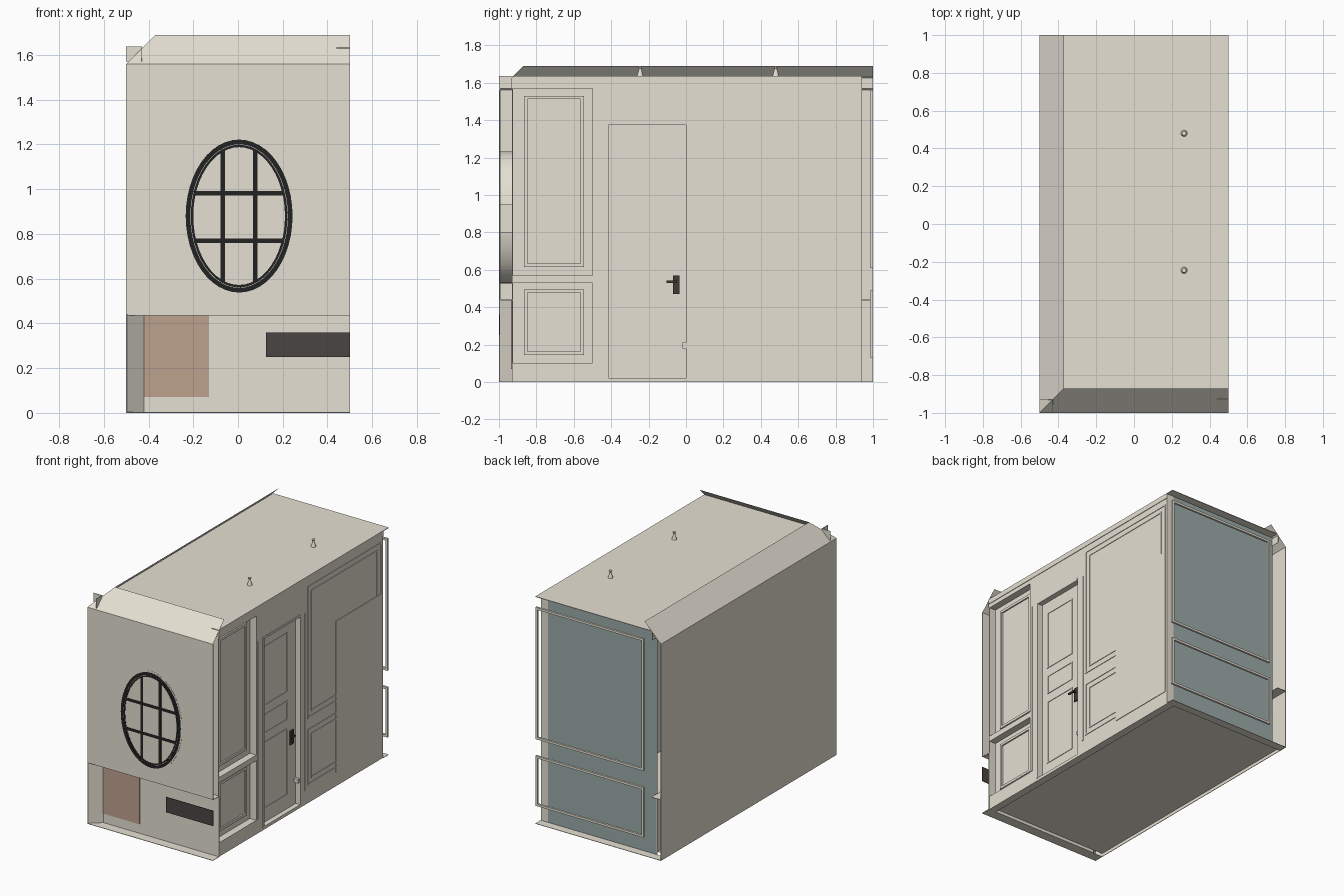
import bpy, bmesh, math
from mathutils import Vector

if "Cube" in bpy.data.objects:
    bpy.data.objects.remove(bpy.data.objects["Cube"])


def srgb(r, g, b):
    f = lambda c: (c / 255 / 12.92) if c < 11 else ((c / 255 + 0.055) / 1.055) ** 2.4
    return (f(r), f(g), f(b), 1)


def material(name, *rgb):
    m = bpy.data.materials.new(name)
    m.diffuse_color = srgb(*rgb)
    m.use_nodes = True
    m.node_tree.nodes["Principled BSDF"].inputs["Base Color"].default_value = m.diffuse_color
    return m


CREAM = material("cream_paint", 229, 224, 211)
TEAL = material("teal_panel", 155, 170, 169)
BROWN = material("tan_panel", 189, 162, 142)
VENT = material("charcoal_grille", 74, 69, 69)
BLACK = material("black_window_frame", 34, 34, 36)
METAL = material("dark_bronze", 66, 58, 52)


def finish(name, bm, mat, smooth=False):
    bmesh.ops.recalc_face_normals(bm, faces=bm.faces)
    me = bpy.data.meshes.new(name)
    bm.to_mesh(me)
    bm.free()
    ob = bpy.data.objects.new(name, me)
    bpy.context.collection.objects.link(ob)
    me.materials.append(mat)
    if smooth:
        bpy.ops.object.select_all(action='DESELECT')
        ob.select_set(True)
        bpy.context.view_layer.objects.active = ob
        bpy.ops.object.shade_smooth_by_angle(angle=math.radians(35))
    return ob


def boxes(name, mat, *bounds):
    """One object from several (x0, x1, y0, y1, z0, z1) blocks."""
    bm = bmesh.new()
    for x0, x1, y0, y1, z0, z1 in bounds:
        vs = bmesh.ops.create_cube(bm, size=1)["verts"]
        for v in vs:
            v.co = Vector(((x0, x1)[v.co.x > 0], (y0, y1)[v.co.y > 0], (z0, z1)[v.co.z > 0]))
    return finish(name, bm, mat)


def sheet(name, mat, pts):
    bm = bmesh.new()
    bm.faces.new([bm.verts.new(p) for p in pts])
    return finish(name, bm, mat)


def frame_bars(u0, u1, z0, z1, w):
    """Four (u0, u1, z0, z1) bars of a rectangular moulding."""
    return [(u0, u1, z0, z0 + w), (u0, u1, z1 - w, z1),
            (u0, u0 + w, z0 + w, z1 - w), (u1 - w, u1, z0 + w, z1 - w)]


def side_frame(name, x0, x1, y0, y1, z0, z1, w):
    boxes(name, CREAM, *[(x0, x1, *b) for b in frame_bars(y0, y1, z0, z1, w)])


def oval_ring(name, mat, rx, rz, w, y0, y1, n=48):
    """Elliptical ring around the window centre, lying in the xz plane."""
    bm = bmesh.new()
    loops = []
    for a, b, y in ((rx, rz, y0), (rx, rz, y1), (rx - w, rz - w, y1), (rx - w, rz - w, y0)):
        loops.append([bm.verts.new((CX + a * math.cos(t * math.tau / n), y,
                                    CZ + b * math.sin(t * math.tau / n))) for t in range(n)])
    for i in range(4):
        p, q = loops[i], loops[(i + 1) % 4]
        for t in range(n):
            bm.faces.new((p[t], p[(t + 1) % n], q[(t + 1) % n], q[t]))
    return finish(name, bm, mat, True)


# Raised floor inside the walls, thin flange around it
boxes("floor", CREAM, (-0.495, 0.45, -0.925, 0.936, 0.022, 0.026))
boxes("floor_flange", CREAM, (-0.495, 0.5, -1, -0.93, 0, 0.003), (-0.495, 0.5, 0.94, 1, 0, 0.003))

# Flat ceiling, with 45 degree coves whose top lips rise above it
boxes("ceiling", CREAM, (-0.42, 0.5, -0.92, 1.0, 1.633, 1.637))
sheet("front_cove", CREAM, [(-0.5, -1, 1.56), (0.5, -1, 1.56), (0.5, -0.87, 1.69), (-0.37, -0.87, 1.69)])
sheet("left_cove", CREAM, [(-0.5, 1, 1.56), (-0.5, -1, 1.56), (-0.37, -0.87, 1.69), (-0.37, 1, 1.69)])
boxes("cove_strips", CREAM, (-0.432, -0.429, -0.93, 1, 1.57, 1.625), (-0.43, 0.5, -0.932, -0.929, 1.57, 1.625))
boxes("cove_corner", CREAM, (-0.432, -0.429, -1, -0.93, 1.57, 1.637), (-0.5, -0.43, -0.932, -0.929, 1.57, 1.637))

# Outer walls, low wainscot and the shelf on top of it
boxes("left_wall", CREAM, (-0.5, -0.496, -1, 1, 0, 1.56))
boxes("front_wall", CREAM, (-0.496, 0.5, -0.998, -0.993, 0.44, 1.56))
boxes("wainscot", CREAM, (-0.42, 0.5, -0.93, -0.925, 0, 0.44), (-0.43, -0.425, -0.93, 0.94, 0.026, 0.44))
boxes("wainscot_shelf", CREAM, (-0.496, 0.5, -0.993, -0.925, 0.436, 0.44),
      (-0.496, -0.425, -0.925, 1, 0.436, 0.44))
sheet("wainscot_mitre", CREAM, [(-0.5, -1, 0), (-0.42, -0.93, 0), (-0.42, -0.93, 0.44), (-0.5, -1, 0.44)])
boxes("tan_plate", BROWN, (-0.42, -0.13, -0.935, -0.93, 0.07, 0.436))
boxes("vent_grille", VENT, (0.125, 0.5, -0.999, -0.995, 0.25, 0.36))

# Oval window
CX, CZ, RX, RZ = 0.005, 0.88, 0.239, 0.342
oval_ring("window_reveal", CREAM, 0.249, 0.353, 0.011, -0.9995, -0.93)
oval_ring("window_outer_frame", BLACK, RX, RZ, 0.021, -1, -0.985)
oval_ring("window_inner_frame", BLACK, RX - 0.023, RZ - 0.023, 0.011, -1, -0.985)
bars = []
for dx in (-0.073, 0.073):
    h = (RZ - 0.025) * math.sqrt(1 - (dx / (RX - 0.025)) ** 2)
    bars.append((CX + dx - 0.01, CX + dx + 0.01, -0.9995, -0.99, CZ - h, CZ + h))
for dz in (-0.11, 0.101):
    h = (RX - 0.025) * math.sqrt(1 - (dz / (RZ - 0.025)) ** 2)
    bars.append((CX - h, CX + h, -1, -0.99, CZ + dz - 0.01, CZ + dz + 0.01))
boxes("window_bars", BLACK, *bars)
boxes("window_side_blocks", CREAM, (-0.247, -0.238, -0.9995, -0.93, 0.8, 0.95),
      (0.248, 0.26, -0.9995, -0.93, 0.8, 0.95))

# Back wall with mouldings standing proud of it
sheet("back_wall", TEAL, [(-0.43, 0.94, 0), (0.44, 0.94, 0), (0.44, 0.94, 1.633), (-0.43, 0.94, 1.633)])
for name, z0, z1 in (("upper", 0.61, 1.56), ("lower", 0.13, 0.49)):
    boxes("back_moulding_" + name, CREAM,
          *[(a, b, 0.985, 1.0, c, d) for a, b, c, d in frame_bars(-0.36, 0.5, z0, z1, 0.016)])

# Right wall: recessed panelled bay, door opening, plain bay
X = 0.496
boxes("panel_bay_frame", CREAM, (0.44, X, -0.93, -0.925, 0, 1.633), (0.44, X, -0.5, -0.49, 0, 1.633),
      (0.44, X, -0.925, -0.5, 0, 0.1), (0.44, X, -0.925, -0.5, 0.53, 0.57),
      (0.44, X, -0.925, -0.5, 1.57, 1.633))
boxes("panel_bay_back", CREAM, (0.435, 0.445, -0.925, -0.5, 0.1, 1.57))
for name, z0, z1 in (("upper", 0.615, 1.53), ("lower", 0.145, 0.495)):
    side_frame("bay_moulding_" + name, 0.445, 0.455, -0.865, -0.545, z0, z1, 0.018)
boxes("door_surround", CREAM, (0.44, X, -0.49, -0.415, 0, 1.633), (0.44, X, -0.415, 0, 1.375, 1.633),
      (0.44, X, 0, 0.94, 0, 1.633))
boxes("door_threshold", CREAM, (0.44, X, -0.415, 0, 0, 0.022))
boxes("door_casing", CREAM, (X, 0.5, -0.485, -0.475, 0.1, 1.38), (X, 0.5, 0.05, 0.06, 0.1, 1.38),
      (X, 0.5, -0.43, -0.415, 0.02, 1.375), (X, 0.5, -0.43, 0, 1.375, 1.39))
boxes("door", CREAM, (0.44, 0.46, -0.415, 0, 0.022, 1.375))
for name, z0, z1 in (("upper", 0.86, 1.29), ("middle", 0.66, 0.8), ("lower", 0.12, 0.6)):
    side_frame("door_panel_" + name, 0.46, 0.464, -0.36, -0.1, z0, z1, 0.008)
boxes("door_hinge", CREAM, (0.46, 0.49, -0.02, 0, 0.18, 0.21))
boxes("door_handle", METAL, (0.46, 0.47, -0.07, -0.035, 0.47, 0.57), (0.47, 0.49, -0.06, -0.048, 0.53, 0.542),
      (0.484, 0.494, -0.105, -0.048, 0.53, 0.542))
for name, z0, z1 in (("upper", 0.61, 1.56), ("lower", 0.13, 0.53)):
    side_frame("plain_bay_moulding_" + name, X, 0.5, 0.08, 0.92, z0, z1, 0.01)
    side_frame("plain_bay_inner_moulding_" + name, X, 0.5, 0.12, 0.88, z0 + 0.04, z1 - 0.04, 0.01)
boxes("cabinet_panel", CREAM, (0.49, 0.5, 0.4, 0.92, 0.1, 1.19))
boxes("right_top_rail", CREAM, (X, 0.5, -0.93, 0.94, 1.6, 1.633))

# Spot lights standing on the ceiling: flared base, narrow neck, small cap
for i, y in enumerate((-0.245, 0.48)):
    bm = bmesh.new()
    for r1, r2, d, z in ((0.017, 0.006, 0.04, 1.657), (0.006, 0.012, 0.012, 1.683)):
        part = bmesh.ops.create_cone(bm, cap_ends=True, segments=16, radius1=r1, radius2=r2, depth=d)
        bmesh.ops.translate(bm, verts=part["verts"], vec=(0.265, y, z))
    finish("ceiling_spot_%d" % (i + 1), bm, CREAM, True)
